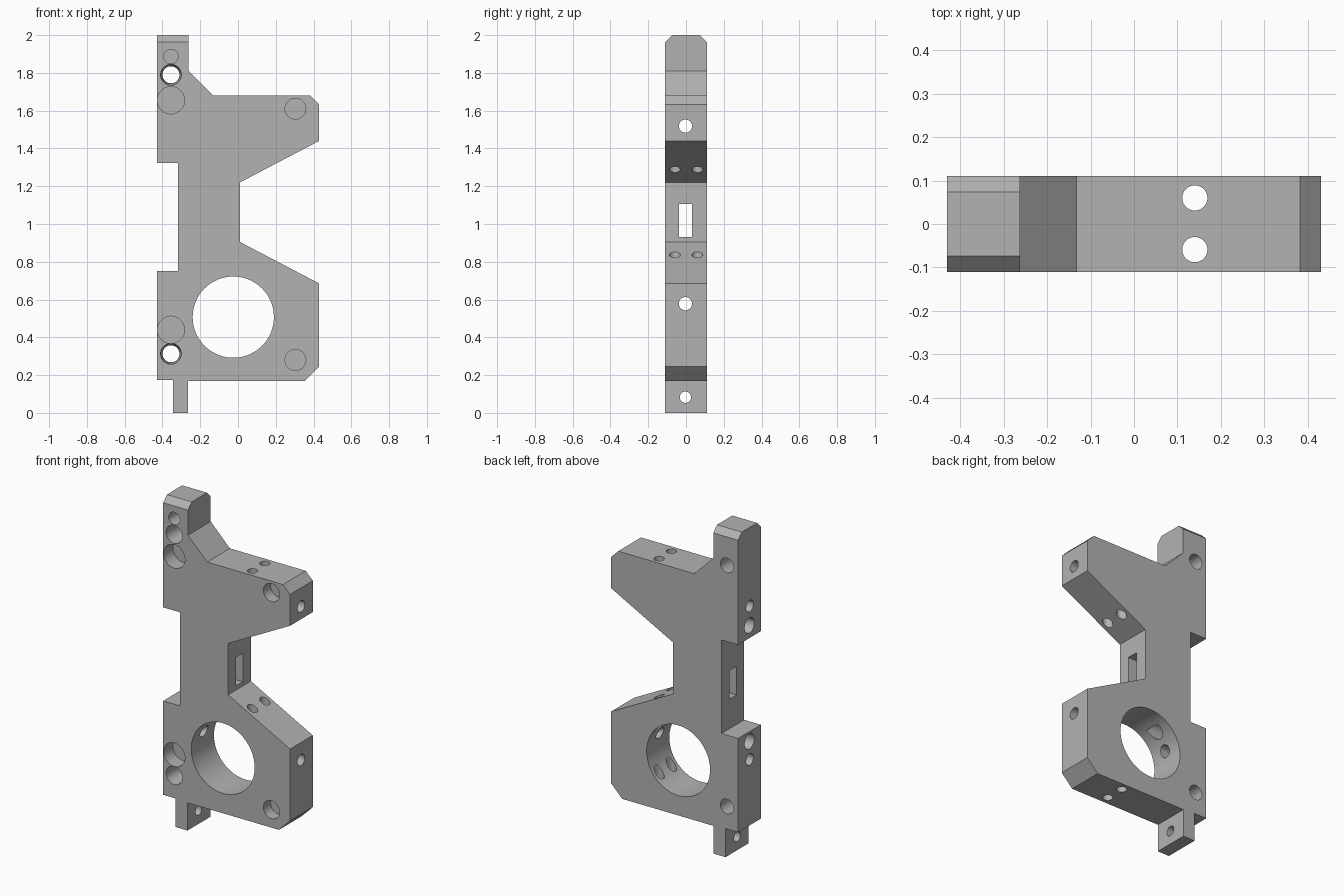
import bpy
import bmesh
from math import radians
from mathutils import Matrix, Vector

cube = bpy.data.objects.get("Cube")
if cube:
    bpy.data.objects.remove(cube, do_unlink=True)

HALF = 0.11  # half of the plate thickness

grey = bpy.data.materials.new("machined grey")
grey.use_nodes = True
colour = (0.45, 0.45, 0.45, 1)
grey.diffuse_color = colour
grey.node_tree.nodes["Principled BSDF"].inputs["Base Color"].default_value = colour


def to_object(name, bm):
    mesh = bpy.data.meshes.new(name)
    bmesh.ops.recalc_face_normals(bm, faces=bm.faces[:])
    bm.to_mesh(mesh)
    bm.free()
    mesh.materials.append(grey)
    obj = bpy.data.objects.new(name, mesh)
    bpy.context.collection.objects.link(obj)
    return obj


# Plate outline, extruded through its thickness
outline = [
    (-0.43, 0.175), (-0.345, 0.175), (-0.345, 0), (-0.265, 0), (-0.265, 0.17),
    (0.355, 0.17), (0.43, 0.245), (0.43, 0.685), (0.01, 0.905), (0.01, 1.22),
    (0.43, 1.44), (0.43, 1.632), (0.382, 1.68), (-0.132, 1.68), (-0.262, 1.81),
    (-0.262, 2), (-0.43, 2), (-0.43, 1.323), (-0.317, 1.323), (-0.317, 0.75),
    (-0.43, 0.75),
]
bm = bmesh.new()
face = bm.faces.new([bm.verts.new((x, -HALF, z)) for x, z in outline])
extruded = bmesh.ops.extrude_face_region(bm, geom=[face])["geom"]
moved = [v for v in extruded if isinstance(v, bmesh.types.BMVert)]
bmesh.ops.translate(bm, verts=moved, vec=(0, 2 * HALF, 0))

# Chamfer the front and back edges of the post top
top_edges = [e for e in bm.edges
             if all(v.co.z > 1.99 for v in e.verts)
             and abs(e.verts[0].co.y - e.verts[1].co.y) < 0.01]
bmesh.ops.bevel(bm, geom=top_edges, offset=0.036, segments=1, affect='EDGES')
bracket = to_object("mounting_bracket", bm)

cutters = []


def drill(start, end, r1, r2=None, segments=40):
    """Round cutter from start to end, tapered when r2 is given."""
    start, end = Vector(start), Vector(end)
    axis = end - start
    turn = axis.to_track_quat('Z', 'Y').to_matrix().to_4x4()
    place = Matrix.Translation((start + end) / 2) @ turn
    tool = bmesh.new()
    bmesh.ops.create_cone(tool, cap_ends=True, segments=segments, radius1=r1,
                          radius2=r1 if r2 is None else r2,
                          depth=axis.length, matrix=place)
    cutters.append(to_object("hole_cutter", tool))


# Main bore
drill((-0.025, -0.2, 0.507), (-0.025, 0.2, 0.507), 0.215, segments=72)

# Tapered through holes near the left edge
for z in (1.79, 0.313):
    drill((-0.355, -HALF - 0.01, z), (-0.355, HALF + 0.01, z), 0.0555, 0.0445)

# Blind pockets in the front face
for x, z, radius, depth in [(-0.355, 1.655, 0.072, 0.09), (-0.355, 0.44, 0.072, 0.09),
                            (-0.355, 1.887, 0.038, 0.09),
                            (0.304, 1.61, 0.055, 0.07), (0.304, 0.28, 0.055, 0.07)]:
    drill((x, -0.2, z), (x, depth - HALF, z), radius)

# Cross holes running sideways, and the wider blind holes beside them
for z, radius in ((1.518, 0.035), (0.578, 0.035), (0.083, 0.03)):
    drill((-0.6, -0.003, z), (0.6, -0.003, z), radius)
for z in (1.4, 0.69):
    drill((-0.6, 0, z), (-0.13, 0, z), 0.047)

# Pair of vertical holes through both arms
for y in (-0.059, 0.06):
    drill((0.14, y, -0.2), (0.14, y, 2.2), 0.029)

# Rectangular slot through the neck
slot = bmesh.new()
bmesh.ops.create_cube(slot, size=1, matrix=Matrix.Translation((-0.15, -0.002, 1.018))
                      @ Matrix.Diagonal((0.8, 0.068, 0.175, 1)))
cutters.append(to_object("slot_cutter", slot))

# Cut every opening, then keep the finished mesh
for cutter in cutters:
    cutter.hide_render = True
    cut = bracket.modifiers.new("cut", 'BOOLEAN')
    cut.operation = 'DIFFERENCE'
    cut.solver = 'EXACT'
    cut.object = cutter
bpy.context.view_layer.update()
finished = bpy.data.meshes.new_from_object(
    bracket.evaluated_get(bpy.context.evaluated_depsgraph_get()))
bracket.modifiers.clear()
bracket.data = finished
finished.materials.clear()
finished.materials.append(grey)
for polygon in finished.polygons:
    polygon.material_index = 0
for cutter in cutters:
    bpy.data.objects.remove(cutter, do_unlink=True)

# Smooth hole walls, sharp edges elsewhere
for obj in bpy.context.selected_objects:
    obj.select_set(False)
bracket.select_set(True)
bpy.context.view_layer.objects.active = bracket
bpy.ops.object.shade_smooth_by_angle(angle=radians(30))
